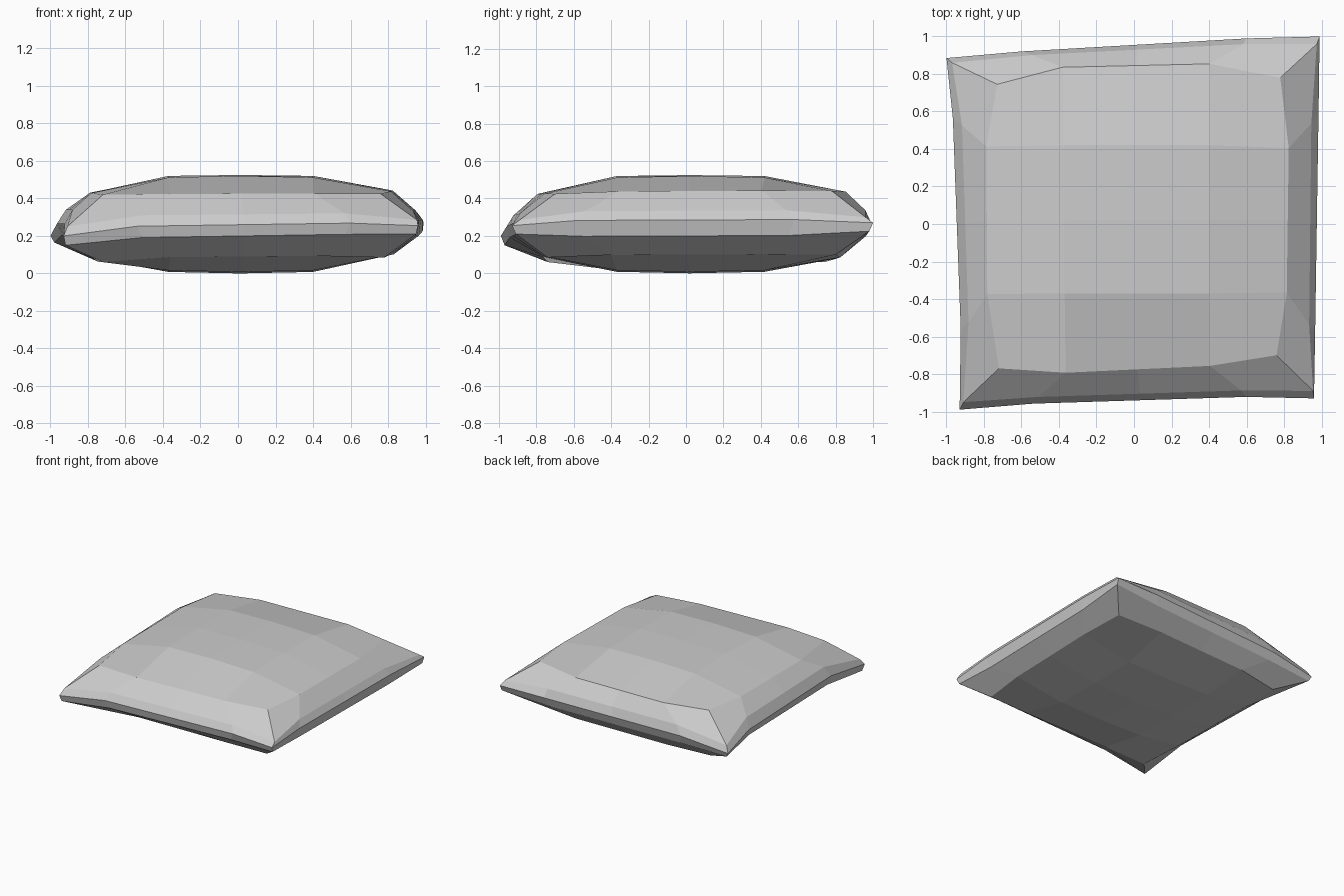
import bpy, bmesh
from mathutils import Vector

if "Cube" in bpy.data.objects:
    bpy.data.objects.remove(bpy.data.objects["Cube"])

# Each ring: corners front-left, front-right, back-right, back-left,
# then edge middles front, right, back, left.
TOP = [(-.72, -.77, .42), (.76, -.70, .425), (.78, .78, .44), (-.73, .745, .43),
       (.02, -.775, .425), (.82, .02, .44), (.01, .845, .435), (-.785, .02, .43)]
UPPER = [(-.91, -.95, .25), (.955, -.89, .285), (.975, .96, .30), (-.97, .86, .25),
         (.03, -.905, .315), (.94, 0, .335), (.02, .93, .33), (-.90, 0, .34)]
SEAM = [(-.93, -.99, .20), (.96, -.93, .255), (.99, 1.0, .27), (-1.0, .885, .20),
        (.03, -.94, .26), (.975, 0, .285), (0, .955, .26), (-.945, 0, .265)]
LOWER = [(-.92, -.97, .15), (.95, -.91, .21), (.985, .98, .225), (-.98, .87, .165),
         (.03, -.925, .20), (.955, 0, .20), (0, .93, .19), (-.925, 0, .20)]
BOTTOM = [(-.72, -.74, .06), (.78, -.74, .085), (.82, .80, .10), (-.74, .74, .06),
          (.03, -.765, .09), (.82, 0, .10), (.02, .81, .08), (-.77, 0, .08)]


def ring(bm, pts, f):
    """16-point ring: corners, middles and points at fraction f between them."""
    p = [Vector(v) for v in pts]
    out = []
    for i in range(4):
        a, b, m = p[i], p[(i + 1) % 4], p[4 + i]
        half = (b - a) * 0.5 * f
        half.z *= 0.5
        out += [a, m - half, m, m + half]
    return [bm.verts.new(v) for v in out]


def cap(bm, border, zs):
    """5x5 grid of points whose border is a ring; zs = centre, side, corner heights."""
    path = ([(i, 0) for i in range(4)] + [(4, i) for i in range(4)] +
            [(4 - i, 4) for i in range(4)] + [(0, 4 - i) for i in range(4)])
    g = dict(zip(path, border))
    for i, x in enumerate((-.37, .01, .40), 1):
        for j, y in enumerate((-.37, .02, .42), 1):
            g[i, j] = bm.verts.new((x, y, zs[(i != 2) + (j != 2)]))
    for i in range(4):
        for j in range(4):
            bm.faces.new((g[i, j], g[i + 1, j], g[i + 1, j + 1], g[i, j + 1]))


# Pillow: stacked seam rings closed by puffed top and bottom panels
bm = bmesh.new()
rings = [ring(bm, p, f) for p, f in
         ((TOP, .52), (UPPER, .58), (SEAM, .6), (LOWER, .58), (BOTTOM, .52))]
for a, b in zip(rings, rings[1:]):
    for k in range(16):
        n = (k + 1) % 16
        bm.faces.new((a[k], b[k], b[n], a[n]))
cap(bm, rings[0], (.525, .52, .512))
cap(bm, rings[-1], (0, .008, .016))
bmesh.ops.recalc_face_normals(bm, faces=bm.faces)

mesh = bpy.data.meshes.new("pillow")
bm.to_mesh(mesh)
bm.free()
bpy.context.collection.objects.link(bpy.data.objects.new("pillow", mesh))
